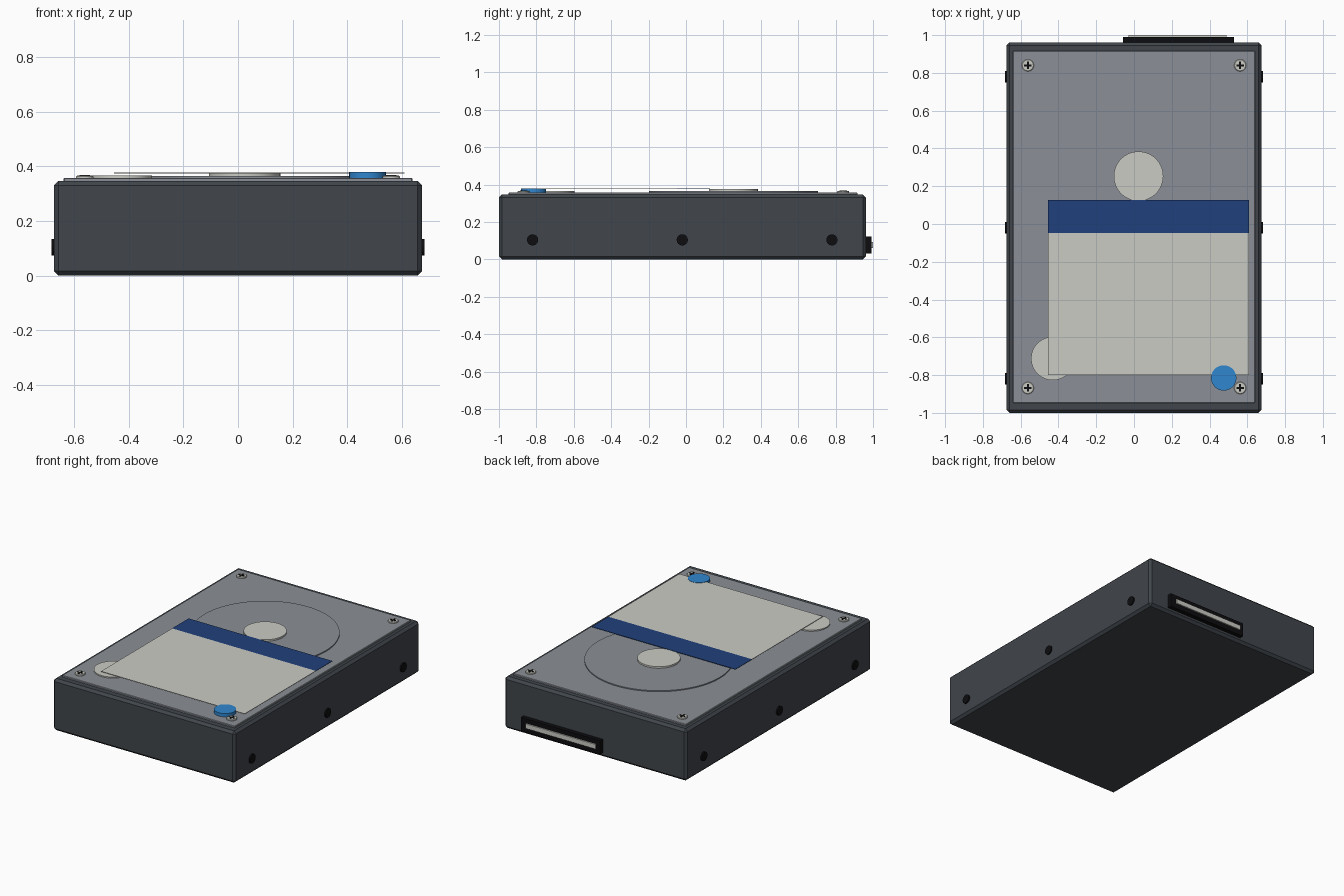
import bpy
import math

cube = bpy.data.objects.get("Cube")
if cube:
    bpy.data.objects.remove(cube, do_unlink=True)


def material(name, r, g, b):
    m = bpy.data.materials.new(name)
    m.use_nodes = True
    m.diffuse_color = (r, g, b, 1)
    m.node_tree.nodes["Principled BSDF"].inputs["Base Color"].default_value = (r, g, b, 1)
    return m


CASE = material("dark_case", 0.052, 0.061, 0.072)
LID = material("lid_grey", 0.26, 0.28, 0.31)
PALE = material("pale_grey", 0.60, 0.60, 0.56)
NAVY = material("navy", 0.014, 0.052, 0.20)
BLUE = material("bright_blue", 0.03, 0.24, 0.62)
BLACK = material("black", 0.004, 0.004, 0.005)


def finish(obj, name, mat, bevel):
    obj.name = name
    obj.data.materials.append(mat)
    if bevel:
        mod = obj.modifiers.new("Bevel", "BEVEL")
        mod.width = bevel
        mod.segments = 1
        mod.limit_method = "ANGLE"
    return obj


def box(name, mat, x, y, z, bevel=0):
    """Box spanning the (low, high) pairs on each axis."""
    spans = (x, y, z)
    bpy.ops.mesh.primitive_cube_add(size=1, location=[(a + b) / 2 for a, b in spans])
    obj = bpy.context.object
    obj.scale = [b - a for a, b in spans]
    bpy.ops.object.transform_apply(location=False, rotation=False, scale=True)
    return finish(obj, name, mat, bevel)


def disc(name, mat, center, radius, depth, axis="z", sides=48, bevel=0):
    turn = (0, math.pi / 2, 0) if axis == "x" else (0, 0, 0)
    bpy.ops.mesh.primitive_cylinder_add(vertices=sides, radius=radius, depth=depth,
                                        location=center, rotation=turn)
    obj = finish(bpy.context.object, name, mat, bevel)
    bpy.ops.object.shade_smooth_by_angle(angle=math.radians(30))
    return obj


def raised(name, mat, x, y, radius, top, sides=64, bevel=0):
    """Round plate that rises from inside the lid to the given height."""
    base = 0.35
    return disc(name, mat, (x, y, (base + top) / 2), radius, top - base, "z", sides, bevel)


# Case and lid
box("case", CASE, (-0.675, 0.675), (-1, 0.962), (0, 0.347), 0.016)
box("lid", LID, (-0.64, 0.64), (-0.948, 0.916), (0.34, 0.358), 0.003)

# Round features pressed into the lid
raised("platter_bulge", LID, 0.024, 0.253, 0.452, 0.365, 96)
raised("spindle_cap", PALE, 0.024, 0.253, 0.131, 0.376)
raised("pivot_cap", PALE, -0.43, -0.712, 0.115, 0.366)
raised("seal_dot", BLUE, 0.475, -0.815, 0.067, 0.380)

# Thin label with a coloured band
box("label", PALE, (-0.455, 0.61), (-0.80, -0.048), (0.375, 0.378))
box("label_band", NAVY, (-0.455, 0.61), (-0.048, 0.127), (0.375, 0.378))

# Lid screws with cross slots
for x in (-0.562, 0.562):
    for y in (-0.868, 0.84):
        raised("lid_screw", PALE, x, y, 0.032, 0.366, 24, 0.003)
        for w, d in ((0.02, 0.005), (0.005, 0.02)):
            box("screw_slot", BLACK, (x - w, x + w), (y - d, y + d), (0.360, 0.368))

# Mounting holes along both sides
for side in (-1, 1):
    for y in (-0.82, -0.02, 0.78):
        disc("mounting_hole", BLACK, (side * 0.672, y, 0.104), 0.03, 0.024, "x", 24)

# Rear connector with contact strip
box("connector_shell", BLACK, (-0.057, 0.53), (0.94, 0.991), (0.03, 0.122))
box("contact_strip", PALE, (-0.028, 0.49), (0.985, 1.0), (0.062, 0.093))
